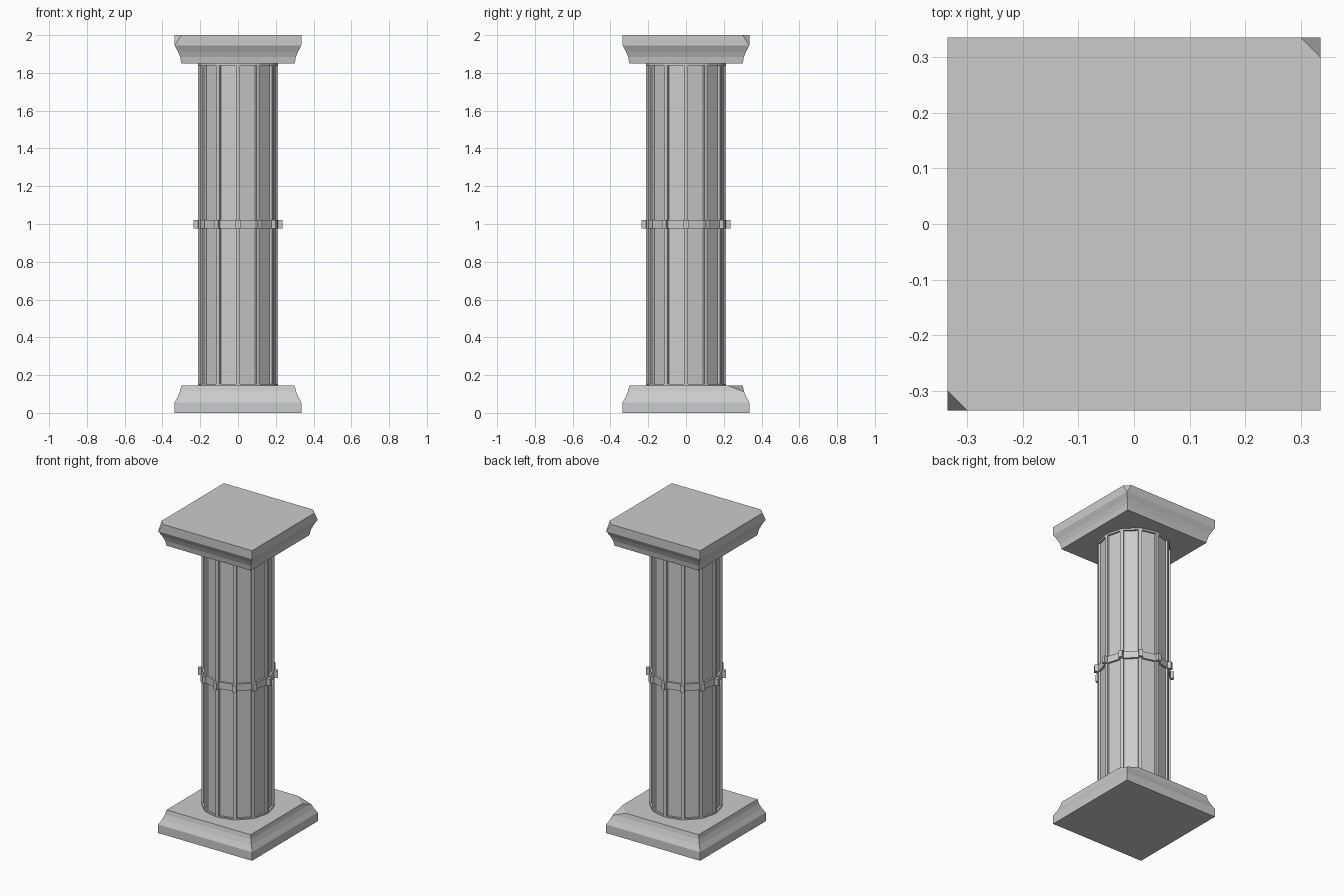
import bpy, bmesh, math
from mathutils import Vector

cube = bpy.data.objects.get("Cube")
if cube:
    bpy.data.objects.remove(cube)

stone = bpy.data.materials.new("grey_stone")
stone.use_nodes = True
COLOUR = (0.6, 0.6, 0.6, 1)
stone.diffuse_color = COLOUR
stone.node_tree.nodes["Principled BSDF"].inputs["Base Color"].default_value = COLOUR

RIBS = 12


def finish(name, bm):
    bmesh.ops.recalc_face_normals(bm, faces=bm.faces)
    mesh = bpy.data.meshes.new(name)
    bm.to_mesh(mesh)
    bm.free()
    mesh.materials.append(stone)
    bpy.context.collection.objects.link(bpy.data.objects.new(name, mesh))


def loft(name, sections, cuts=()):
    """Skin closed outlines given as (points, z), then slice off chipped corners."""
    bm = bmesh.new()
    rings = [[bm.verts.new((x, y, z)) for x, y in pts] for pts, z in sections]
    for a, b in zip(rings, rings[1:]):
        for i in range(len(a)):
            j = (i + 1) % len(a)
            bm.faces.new((a[i], a[j], b[j], b[i]))
    bm.faces.new(rings[0][::-1])
    bm.faces.new(rings[-1])
    bmesh.ops.recalc_face_normals(bm, faces=bm.faces)
    for point, normal in cuts:
        geom = bm.verts[:] + bm.edges[:] + bm.faces[:]
        bmesh.ops.bisect_plane(bm, geom=geom, dist=1e-5, plane_co=point,
                               plane_no=Vector(normal), clear_outer=True)
        bmesh.ops.holes_fill(bm, edges=[e for e in bm.edges if e.is_boundary])
    finish(name, bm)


def square(h):
    return [(-h, -h), (h, -h), (h, h), (-h, h)]


def ribbed(inner, outer, half):
    """Twelve narrow ribs joined by flat panels."""
    pts = []
    for i in range(RIBS):
        a = math.tau * i / RIBS
        c, s = math.cos(a), math.sin(a)
        for r, t in ((inner, -half), (outer, -half), (outer, half), (inner, half)):
            pts.append((r * c - t * s, r * s + t * c))
    return pts


def collar_outline(radius, half):
    pts = ribbed(radius, radius, half)
    return [p for i, p in enumerate(pts) if i % 4 in (1, 2)]


# Plinth and capital share one hollow moulding; some corners are chipped
moulding = [(0.335, 0), (0.335, 0.055), (0.318, 0.087), (0.306, 0.117), (0.3, 0.145)]
loft("plinth", [(square(h), z) for h, z in moulding],
     [((0.3, 0.22, 0.145), (0.35, 0.35, 1))])
loft("capital", [(square(h), 2 - z - (0.006 if z > 0.14 else 0)) for h, z in moulding],
     [((s * 0.3, s * 0.335, 2), (s * 1.57, s * 1.57, 1)) for s in (-1, 1)])

# Shaft with recessed panels, capped by plain collars
loft("shaft", [(ribbed(0.2, 0.213, 0.011), z) for z in (0.14, 1.85)])
for name, low, high in (("lower_collar", 0.14, 0.153), ("upper_collar", 1.838, 1.85)):
    loft(name, [(collar_outline(0.213, 0.011), z) for z in (low, high)])

# Middle band with a block on each rib
loft("middle_band", [(ribbed(0.213, 0.235, 0.012), z) for z in (0.976, 1.02)])
